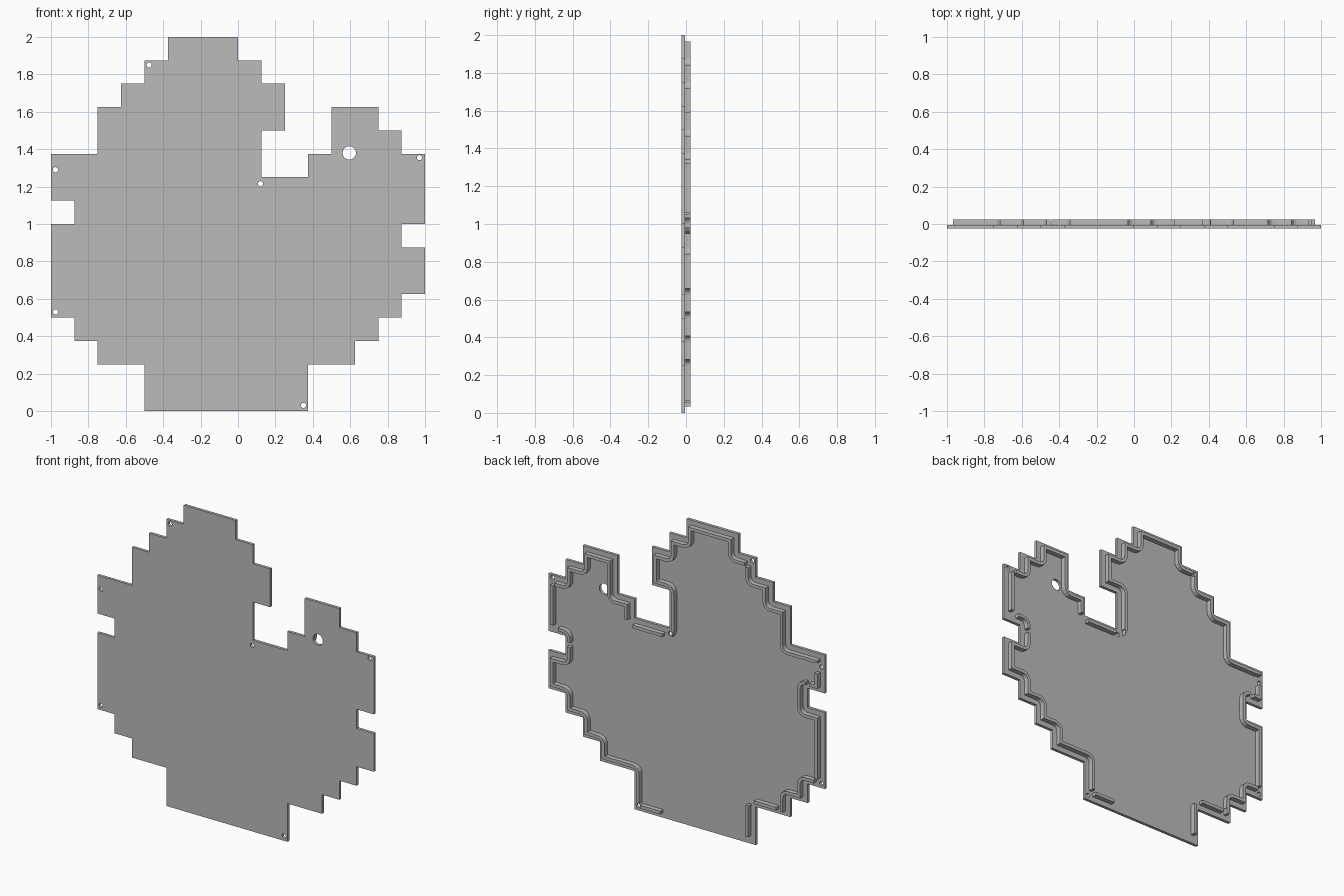
import bpy
import bmesh
import math
from mathutils import Vector

if "Cube" in bpy.data.objects:
    bpy.data.objects.remove(bpy.data.objects["Cube"])

CELL = 0.125
FRONT, MIDDLE, BACK = -0.025, -0.006, 0.025

grey = bpy.data.materials.new("plain_grey")
grey.use_nodes = True
grey.diffuse_color = (0.5, 0.5, 0.5, 1)
grey.node_tree.nodes["Principled BSDF"].inputs["Base Color"].default_value = (0.5, 0.5, 0.5, 1)


def make_object(name, bm):
    bmesh.ops.recalc_face_normals(bm, faces=bm.faces)
    mesh = bpy.data.meshes.new(name)
    bm.to_mesh(mesh)
    bm.free()
    obj = bpy.data.objects.new(name, mesh)
    bpy.context.collection.objects.link(obj)
    mesh.materials.append(grey)
    return obj


def add_prism(bm, points, y0, y1):
    """Extrude a flat x-z polygon along y."""
    near = [bm.verts.new((p[0], y0, p[1])) for p in points]
    far = [bm.verts.new((p[0], y1, p[1])) for p in points]
    bm.faces.new(near)
    bm.faces.new(far[::-1])
    for i in range(len(points)):
        j = (i + 1) % len(points)
        bm.faces.new((near[i], far[i], far[j], near[j]))


def cut(obj, bm):
    """Subtract the cutter mesh and remove it."""
    cutter = make_object("cutter", bm)
    cutter.hide_render = True
    mod = obj.modifiers.new("cut", "BOOLEAN")
    mod.operation = "DIFFERENCE"
    mod.solver = "EXACT"
    mod.object = cutter
    bpy.context.view_layer.objects.active = obj
    bpy.ops.object.modifier_apply(modifier=mod.name)
    bpy.data.objects.remove(cutter)


def inset(points, d):
    """Offset inward, with mitred outer corners and rounded inner corners."""
    result = []
    for i, p in enumerate(points):
        a = (p - points[i - 1]).normalized()
        b = (points[(i + 1) % len(points)] - p).normalized()
        na, nb = Vector((-a.y, a.x)), Vector((-b.y, b.x))
        if a.x * b.y - a.y * b.x > 0:
            result.append(p + d * (na + nb))
        else:
            for k in range(5):
                t = k / 4 * math.pi / 2
                result.append(p + d * (na * math.cos(t) + nb * math.sin(t)))
    return result


# Stepped outline: alternating vertical and horizontal moves in cells
steps = [-1, -1, -1, -1, -1, -1, -2, -2, -2, 1, -1, -1, -4, 1, -1, 1, -1, 2,
         -2, 7, 2, 2, 1, 1, 1, 1, 1, 1, 2, -1, 1, 1, 3, -1, 1, -1, 1, -2,
         -2, -1, -1, -2, 2, 1, 2, -1, 1, -1, 1, -3]
outline = []
x, z = -3, 16
for i, step in enumerate(steps):
    if i % 2:
        x += step
    else:
        z += step
    outline.append(Vector((x, z)) * CELL)

# Face plate
bm = bmesh.new()
add_prism(bm, outline, FRONT, MIDDLE)
plate = make_object("face_plate", bm)

# Pin holes and the larger round hole
pins = [(-0.475, 1.85), (-0.975, 1.29), (0.97, 1.355),
        (0.12, 1.215), (-0.975, 0.53), (0.35, 0.03)]
bm = bmesh.new()
for cx, cz, r in [(*p, 0.014) for p in pins] + [(0.595, 1.38, 0.036)]:
    ring = [(cx + r * math.cos(k * math.pi / 8), cz + r * math.sin(k * math.pi / 8))
            for k in range(16)]
    add_prism(bm, ring, -0.1, 0.1)
cut(plate, bm)

# Raised rim on the back
outer, inner = inset(outline, 0.033), inset(outline, 0.054)
bm = bmesh.new()
loops = [[bm.verts.new((p.x, y, p.y)) for p in pts]
         for pts, y in ((outer, MIDDLE), (outer, BACK), (inner, BACK), (inner, MIDDLE))]
for a, b in zip(loops, loops[1:] + loops[:1]):
    for i in range(len(a)):
        j = (i + 1) % len(a)
        bm.faces.new((a[i], a[j], b[j], b[i]))
rim = make_object("back_rim", bm)

# Gaps in the rim: around the pins, along the base and at a few corners
gaps = [(px - 0.035, px + 0.035, pz - 0.035, pz + 0.035) for px, pz in pins]
gaps += [(-0.48, 0.17, 0, 0.055), (-0.51, -0.43, 0.26, 0.32),
         (-0.7, -0.67, 0.26, 0.32), (0.8, 0.86, 0.95, 0.98),
         (0.91, 0.98, 1.02, 1.06), (-0.91, -0.88, 1.14, 1.2),
         (0.37, 0.44, 1.18, 1.24)]
bm = bmesh.new()
for x0, x1, z0, z1 in gaps:
    add_prism(bm, [(x0, z0), (x1, z0), (x1, z1), (x0, z1)], -0.1, 0.1)
cut(rim, bm)
